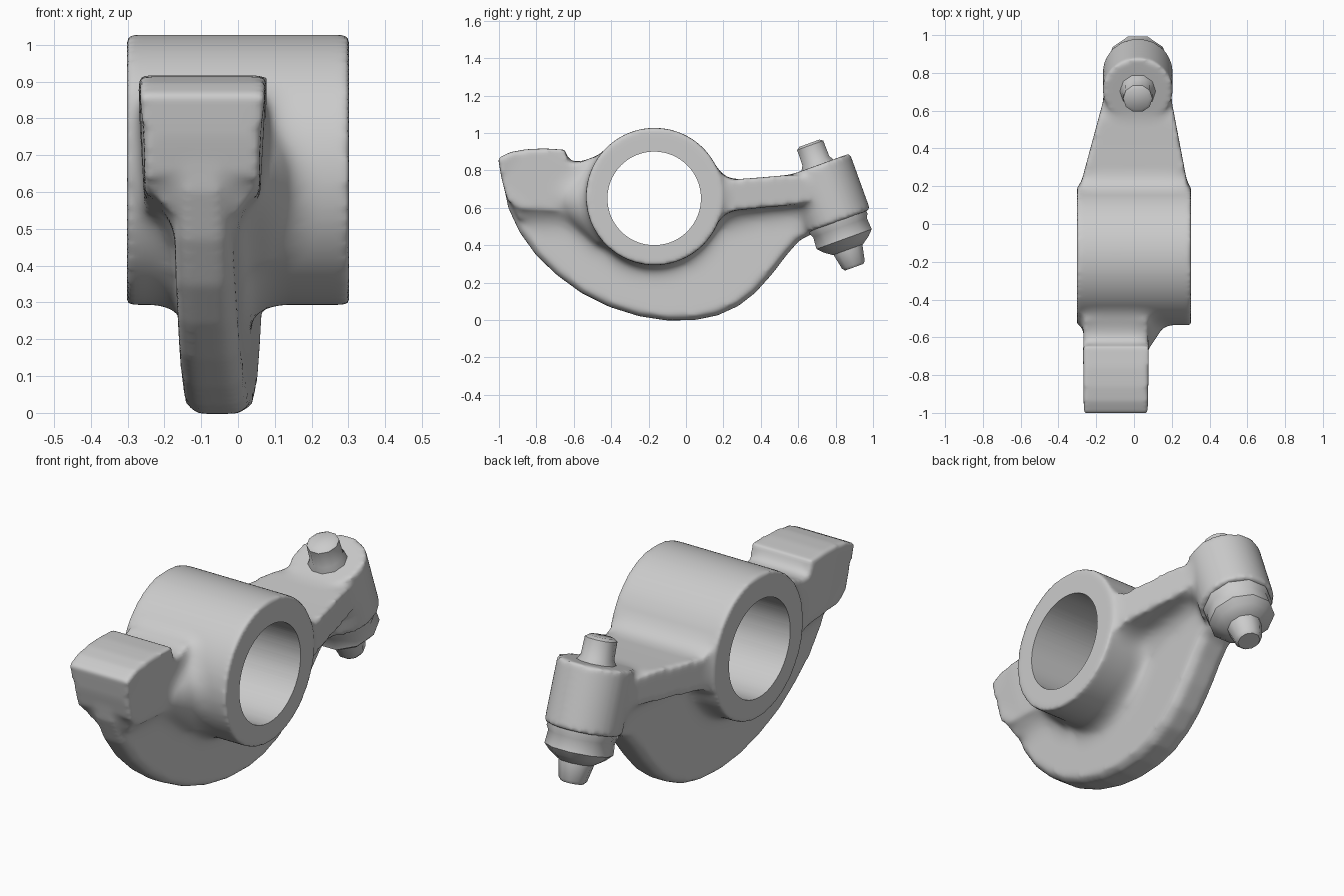
import bpy, bmesh, math
from mathutils import Matrix, Vector

if "Cube" in bpy.data.objects:
    bpy.data.objects.remove(bpy.data.objects["Cube"])

HUB = (-0.168, 0.660)            # hub centre in (y, z)
PIN_TOP = Vector((0.02, 0.66, 0.945))
PIN_DIR = Vector((0, 0.34, -0.94)).normalized()


def prism(bm, outline, x_range, inset=0.0, pivot=(0, 0)):
    """Extrude a (y, z) outline across x; x_range(y, z) gives (low, high)."""
    layers = [(0, 1), (1, 1)]
    if inset:
        layers = [(0, 1 - inset), (0.2, 1), (0.8, 1), (1, 1 - inset)]
    rings = []
    for f, s in layers:
        ring = []
        for y, z in outline:
            lo, hi = x_range(y, z)
            ring.append(bm.verts.new((lo + (hi - lo) * f,
                                      pivot[0] + (y - pivot[0]) * s,
                                      pivot[1] + (z - pivot[1]) * s)))
        rings.append(ring)
    faces = [bm.faces.new(rings[0]), bm.faces.new(rings[-1])]
    n = len(outline)
    for a, b in zip(rings, rings[1:]):
        for i in range(n):
            j = (i + 1) % n
            faces.append(bm.faces.new((a[i], a[j], b[j], b[i])))
    bmesh.ops.recalc_face_normals(bm, faces=faces)
    bmesh.ops.triangulate(bm, faces=faces)


def rod(bm, p, q, r, r2=None, sides=64):
    """Cylinder or cone from p to q."""
    p, q = Vector(p), Vector(q)
    rot = (q - p).to_track_quat('Z', 'Y').to_matrix().to_4x4()
    bmesh.ops.create_cone(bm, cap_ends=True, segments=sides, radius1=r,
                          radius2=r if r2 is None else r2, depth=(q - p).length,
                          matrix=Matrix.Translation((p + q) / 2) @ rot)


def make(name, bm):
    me = bpy.data.meshes.new(name)
    bm.to_mesh(me)
    bm.free()
    ob = bpy.data.objects.new(name, me)
    bpy.context.collection.objects.link(ob)
    return ob


def bake(ob):
    """Replace the mesh by its modified result."""
    dg = bpy.context.evaluated_depsgraph_get()
    me = bpy.data.meshes.new_from_object(ob.evaluated_get(dg))
    ob.modifiers.clear()
    ob.data = me


def fill_fillets(me, rounds):
    """Relax only the concave vertices, growing soft casting fillets."""
    bm = bmesh.new()
    bm.from_mesh(me)
    near = [(v, [e.other_vert(v) for e in v.link_edges]) for v in bm.verts]
    for _ in range(rounds):
        bm.normal_update()
        moves = []
        for v, ns in near:
            d = sum((n.co for n in ns), Vector()) / len(ns) - v.co
            if d.dot(v.normal) > 0.0001:
                moves.append((v, d * 0.7))
        for v, d in moves:
            v.co += d
    bm.to_mesh(me)
    bm.free()


def shade(ob, angle):
    bpy.ops.object.select_all(action='DESELECT')
    ob.select_set(True)
    bpy.context.view_layer.objects.active = ob
    bpy.ops.object.shade_smooth_by_angle(angle=math.radians(angle))


def lathe(name, profile, sides):
    """Turned part along the pin axis from (distance, radius) pairs."""
    bm = bmesh.new()
    rot = PIN_DIR.to_track_quat('Z', 'Y').to_matrix()
    rings = []
    for t, r in profile:
        rings.append([bm.verts.new(PIN_TOP + PIN_DIR * t + rot @ Vector(
            (r * math.cos(a), r * math.sin(a), 0)))
            for a in (2 * math.pi * i / sides for i in range(sides))])
    for a, b in zip(rings, rings[1:]):
        for i in range(sides):
            j = (i + 1) % sides
            bm.faces.new((a[i], a[j], b[j], b[i]))
    bm.faces.new(rings[0])
    bm.faces.new(rings[-1])
    bmesh.ops.recalc_face_normals(bm, faces=bm.faces)
    shade(make(name, bm), 40)


body = bmesh.new()

# Hub, with two lower cones that fillet it into the web
rod(body, (-0.302, *HUB), (0.302, *HUB), 0.367, sides=96)
for x, r in ((0.10, 0.335), (-0.20, 0.335)):
    rod(body, (-0.05, -0.168, 0.625), (x, -0.168, 0.625), 0.385, r, 96)

# Curved counterweight web, skewed slightly towards the pin
web = [(-0.975, 0.72), (-0.95, 0.60), (-0.89, 0.47), (-0.80, 0.345), (-0.69, 0.24),
       (-0.56, 0.145), (-0.41, 0.07), (-0.25, 0.02), (-0.10, -0.003), (0.05, 0.0),
       (0.17, 0.025), (0.28, 0.075), (0.37, 0.145), (0.46, 0.245), (0.54, 0.35),
       (0.61, 0.43), (0.70, 0.47), (0.76, 0.62), (0.3, 0.68), (-0.5, 0.72)]
prism(body, web, lambda y, z: (-0.138 + 0.04 * y, 0.038 + 0.06 * y), 0.04, (-0.1, 0.6))

# Front pad and neck
pad = [(-1.005, 0.865), (-0.94, 0.897), (-0.86, 0.912), (-0.76, 0.917), (-0.645, 0.91),
       (-0.63, 0.842), (-0.56, 0.845), (-0.50, 0.87), (-0.40, 0.88), (-0.43, 0.48),
       (-0.53, 0.53), (-0.64, 0.57), (-0.78, 0.585), (-0.88, 0.59), (-0.955, 0.64),
       (-0.985, 0.75)]
prism(body, pad, lambda y, z: (-0.27, 0.078) if z > 0.8 else (-0.255, 0.06))

# Round flare from the neck into the hub
rod(body, (-0.02, -0.66, 0.66), (-0.02, -0.43, 0.63), 0.10, 0.25)

# Gusset under the pad
prism(body, [(-0.93, 0.62), (-0.4, 0.62), (-0.4, 0.45), (-0.55, 0.47), (-0.72, 0.51), (-0.90, 0.54)],
      lambda y, z: (-0.25, 0.055) if z > 0.6 else (-0.18, 0.0))

# Rear arm tapering towards the boss
arm = [(0.05, 0.93), (0.10, 0.90), (0.15, 0.84), (0.19, 0.78), (0.24, 0.75),
       (0.40, 0.762), (0.55, 0.775), (0.70, 0.76), (0.72, 0.64), (0.58, 0.615),
       (0.40, 0.60), (0.24, 0.582), (0.17, 0.54), (0.11, 0.47), (-0.05, 0.5), (-0.05, 0.85)]


def arm_x(y, z):
    d = max(y - 0.2, 0)
    return -0.285 + 0.27 * d, 0.285 - 0.19 * d


prism(body, arm, arm_x)

# Gusset under the arm
prism(body, [(0.1, 0.62), (0.72, 0.66), (0.68, 0.55), (0.4, 0.55), (0.2, 0.51), (0.1, 0.44)],
      lambda y, z: (-0.16, 0.15) if z > 0.6 else (-0.11, 0.07))

# Tilted boss
rod(body, PIN_TOP + PIN_DIR * 0.125, PIN_TOP + PIN_DIR * 0.445, 0.185)

# Fuse the casting and soften its corners
rocker = make("rocker_body", body)
fuse = rocker.modifiers.new("Fuse", 'REMESH')
fuse.mode = 'VOXEL'
fuse.voxel_size = 0.013
soft = rocker.modifiers.new("Soften", 'SMOOTH')
soft.factor = 0.5
soft.iterations = 8
bake(rocker)
fill_fillets(rocker.data, 30)

# Bore the hub
bore = bmesh.new()
rod(bore, (-0.5, -0.17, 0.65), (0.5, -0.17, 0.65), 0.25, sides=96)
cutter = make("bore_cutter", bore)
cutter.hide_render = True
cut = rocker.modifiers.new("Bore", 'BOOLEAN')
cut.operation = 'DIFFERENCE'
cut.solver = 'EXACT'
cut.object = cutter
bake(rocker)
bpy.data.objects.remove(cutter)
shade(rocker, 50)

# Adjusting pin top, lower collar nut and pin tip
lathe("pin_top", [(0.0, 0.06), (0.012, 0.078), (0.10, 0.08), (0.125, 0.095), (0.2, 0.095)], 10)
lathe("collar_nut", [(0.40, 0.165), (0.46, 0.172), (0.48, 0.16), (0.545, 0.165),
                     (0.575, 0.135), (0.605, 0.09)], 10)
lathe("pin_tip", [(0.55, 0.09), (0.61, 0.085), (0.69, 0.068), (0.705, 0.055)], 10)
